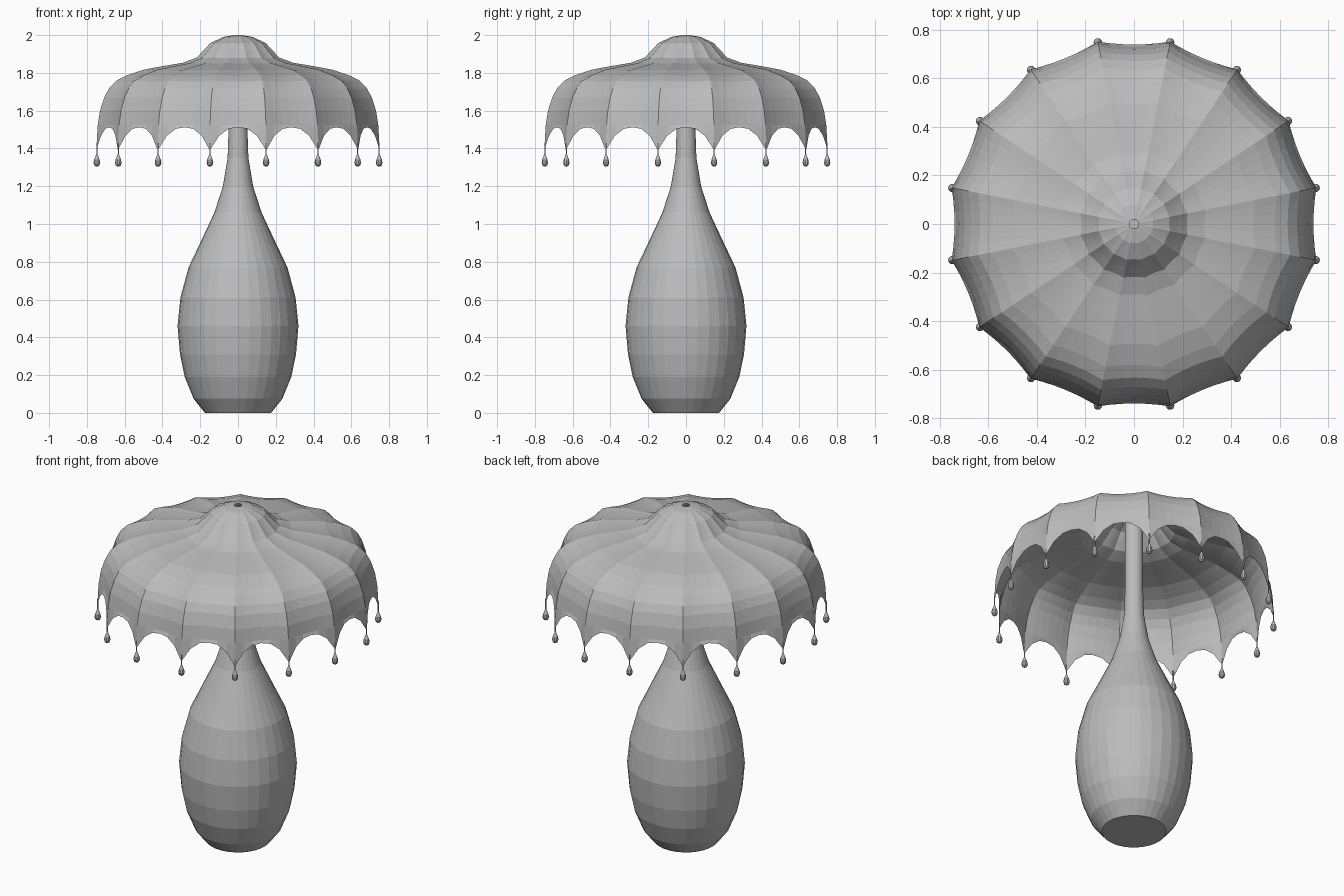
import bpy, bmesh, math

if "Cube" in bpy.data.objects:
    bpy.data.objects.remove(bpy.data.objects["Cube"])

grey = bpy.data.materials.new("plain grey")
grey.diffuse_color = (0.5, 0.5, 0.5, 1)
grey.use_nodes = True
grey.node_tree.nodes["Principled BSDF"].inputs["Base Color"].default_value = grey.diffuse_color


def finish(bm, name):
    me = bpy.data.meshes.new(name)
    bmesh.ops.recalc_face_normals(bm, faces=bm.faces[:])
    bm.to_mesh(me)
    bm.free()
    ob = bpy.data.objects.new(name, me)
    bpy.context.collection.objects.link(ob)
    me.materials.append(grey)
    return ob


def lathe(bm, profile, sides, cx=0, cy=0):
    """Revolve (radius, z) points about a vertical axis and cap the ends."""
    rings = []
    for r, z in profile:
        rings.append([bm.verts.new((cx + r * math.cos(2 * math.pi * i / sides),
                                    cy + r * math.sin(2 * math.pi * i / sides), z))
                      for i in range(sides)])
    for a, b in zip(rings, rings[1:]):
        for i in range(sides):
            j = (i + 1) % sides
            bm.faces.new((a[i], a[j], b[j], b[i]))
    bm.faces.new(rings[0][::-1])
    bm.faces.new(rings[-1])


# Vase-shaped base running into the stem
bm = bmesh.new()
lathe(bm, [(0.175, 0), (0.235, 0.075), (0.282, 0.19), (0.307, 0.31), (0.32, 0.46),
           (0.305, 0.61), (0.262, 0.77), (0.2, 0.9), (0.125, 1.06), (0.08, 1.2),
           (0.055, 1.35), (0.05, 1.5), (0.05, 1.95)], 32)
finish(bm, "lamp_base")

# Scalloped shade: 16 panels between ribs, sagging slightly in the middle
PANELS, SEG = 16, 6
STEP = 2 * math.pi / PANELS
RIM_R = 0.765
rows = [(0.02, 2.0), (0.08, 1.99), (0.15, 1.958), (0.185, 1.92), (0.225, 1.88),
        (0.30, 1.853), (0.41, 1.835), (0.51, 1.817), (0.60, 1.787), (0.655, 1.76),
        (0.695, 1.72), (0.722, 1.67), (0.745, 1.6), (0.757, 1.525), (RIM_R, 1.39)]
bm = bmesh.new()
grid = []
for k, (r, z) in enumerate(rows):
    ring = []
    for i in range(PANELS * SEG):
        u = 2 * (i % SEG) / SEG - 1              # -1 at a rib, 0 mid panel
        rib = STEP / 2 + (i // SEG) * STEP
        mid = rib + STEP / 2
        half = r * math.sin(STEP / 2) * u
        sag = 0.012 * (1 - u * u) * r / RIM_R
        d = r * math.cos(STEP / 2) - sag
        zz = z - (0.6 * sag if k < 11 else 0)
        if k == len(rows) - 1:
            zz = z + 0.122 * (1 - abs(u) ** 2.5)
        ring.append(bm.verts.new((d * math.cos(mid) - half * math.sin(mid),
                                  d * math.sin(mid) + half * math.cos(mid), zz)))
    grid.append(ring)
n = PANELS * SEG
for a, b in zip(grid, grid[1:]):
    for i in range(n):
        j = (i + 1) % n
        bm.faces.new((a[i], b[i], b[j], a[j]))
finish(bm, "shade")

# Drop beads on short threads under each rib
bm = bmesh.new()
for p in range(PANELS):
    a = STEP / 2 + p * STEP
    lathe(bm, [(0.006, 1.305), (0.014, 1.311), (0.0175, 1.325), (0.014, 1.342),
               (0.007, 1.36), (0.003, 1.37), (0.003, 1.43)], 10,
          (RIM_R - 0.003) * math.cos(a), (RIM_R - 0.003) * math.sin(a))
finish(bm, "drop_beads")
